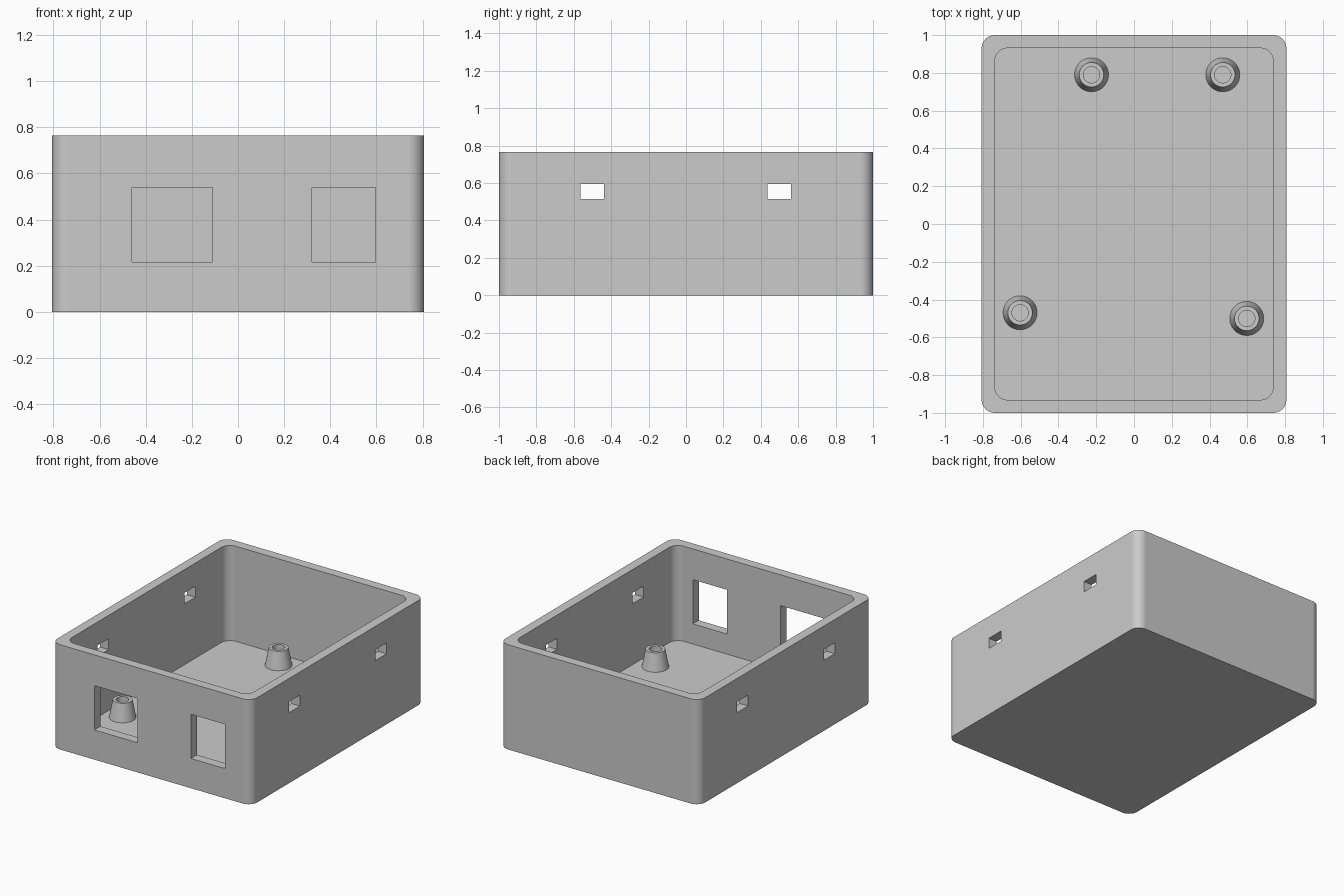
import bpy, bmesh, math
from mathutils import Matrix

if "Cube" in bpy.data.objects:
    bpy.data.objects.remove(bpy.data.objects["Cube"], do_unlink=True)

HALF_X, HALF_Y, HEIGHT = 0.807, 1.0, 0.765
WALL, FLOOR, RADIUS = 0.069, 0.07, 0.07
POST_TOP = 0.2

grey = bpy.data.materials.new("plain grey")
grey.use_nodes = True
colour = (0.6, 0.6, 0.6, 1)
grey.diffuse_color = colour
grey.node_tree.nodes["Principled BSDF"].inputs["Base Color"].default_value = colour


def make_object(name, bm):
    bmesh.ops.recalc_face_normals(bm, faces=bm.faces)
    mesh = bpy.data.meshes.new(name)
    bm.to_mesh(mesh)
    bm.free()
    mesh.materials.append(grey)
    obj = bpy.data.objects.new(name, mesh)
    bpy.context.collection.objects.link(obj)
    return obj


def rounded_block(name, hx, hy, z0, z1, radius, steps=12):
    """Upright block with rounded vertical corners."""
    bm = bmesh.new()
    ring = []
    for corner, (sx, sy) in enumerate([(1, 1), (-1, 1), (-1, -1), (1, -1)]):
        for i in range(steps + 1):
            a = math.pi / 2 * (corner + i / steps)
            ring.append(bm.verts.new((sx * (hx - radius) + radius * math.cos(a),
                                      sy * (hy - radius) + radius * math.sin(a), z0)))
    base = bm.faces.new(ring)
    top = bmesh.ops.extrude_face_region(bm, geom=[base], use_keep_orig=True)["geom"]
    bmesh.ops.translate(bm, vec=(0, 0, z1 - z0),
                        verts=[v for v in top if isinstance(v, bmesh.types.BMVert)])
    return make_object(name, bm)


def box(name, x0, x1, y0, y1, z0, z1):
    bm = bmesh.new()
    centre = Matrix.Translation(((x0 + x1) / 2, (y0 + y1) / 2, (z0 + z1) / 2))
    size = Matrix.Diagonal((x1 - x0, y1 - y0, z1 - z0, 1))
    bmesh.ops.create_cube(bm, size=1, matrix=centre @ size)
    return make_object(name, bm)


def smooth(obj, degrees):
    bpy.ops.object.select_all(action="DESELECT")
    obj.select_set(True)
    bpy.context.view_layer.objects.active = obj
    bpy.ops.object.shade_smooth_by_angle(angle=math.radians(degrees))


# Open box: outer block, hollow, front windows and side slots
case = rounded_block("case", HALF_X, HALF_Y, 0, HEIGHT, RADIUS)
cutters = [rounded_block("hollow_cutter", HALF_X - WALL, HALF_Y - WALL,
                         FLOOR, HEIGHT + 0.2, RADIUS)]
for x0, x1 in [(-0.46, -0.11), (0.32, 0.597)]:
    cutters.append(box("window_cutter", x0, x1, -1.1, -0.8, 0.217, 0.54))
for y0, y1 in [(-0.565, -0.438), (0.435, 0.562)]:
    cutters.append(box("slot_cutter", -1, 1, y0, y1, 0.515, 0.595))

for cutter in cutters:
    cutter.hide_render = True
    cut = case.modifiers.new("cut", "BOOLEAN")
    cut.operation = "DIFFERENCE"
    cut.solver = "EXACT"
    cut.object = cutter

# Keep the cut result and drop the cutters
bpy.context.view_layer.update()
cut_mesh = bpy.data.meshes.new_from_object(
    case.evaluated_get(bpy.context.evaluated_depsgraph_get()))
case.modifiers.clear()
case.data = cut_mesh
for cutter in cutters:
    bpy.data.objects.remove(cutter, do_unlink=True)
smooth(case, 30)
case.modifiers.new("flat sides", "WEIGHTED_NORMAL").keep_sharp = True


# Tapered screw posts with a central hole
def screw_post(name, x, y):
    bm = bmesh.new()
    profile = [(0.043, FLOOR), (0.043, POST_TOP), (0.065, POST_TOP), (0.09, FLOOR)]
    verts = [bm.verts.new((r, 0, z)) for r, z in profile]
    edges = [bm.edges.new(pair) for pair in zip(verts, verts[1:])]
    bmesh.ops.spin(bm, geom=verts + edges, cent=(0, 0, 0), axis=(0, 0, 1),
                   angle=2 * math.pi, steps=48)
    bmesh.ops.remove_doubles(bm, verts=bm.verts, dist=0.0005)
    # Face outward: the flat rim must point up
    bmesh.ops.recalc_face_normals(bm, faces=bm.faces)
    post = make_object(name, bm)
    if max(post.data.polygons, key=lambda f: f.center.z).normal.z < 0:
        post.data.flip_normals()
    post.location = (x, y, 0)
    smooth(post, 30)


for name, x, y in [("back_right_post", -0.225, 0.79), ("back_left_post", 0.47, 0.79),
                   ("front_right_post", -0.603, -0.47), ("front_left_post", 0.597, -0.5)]:
    screw_post(name, x, y)
